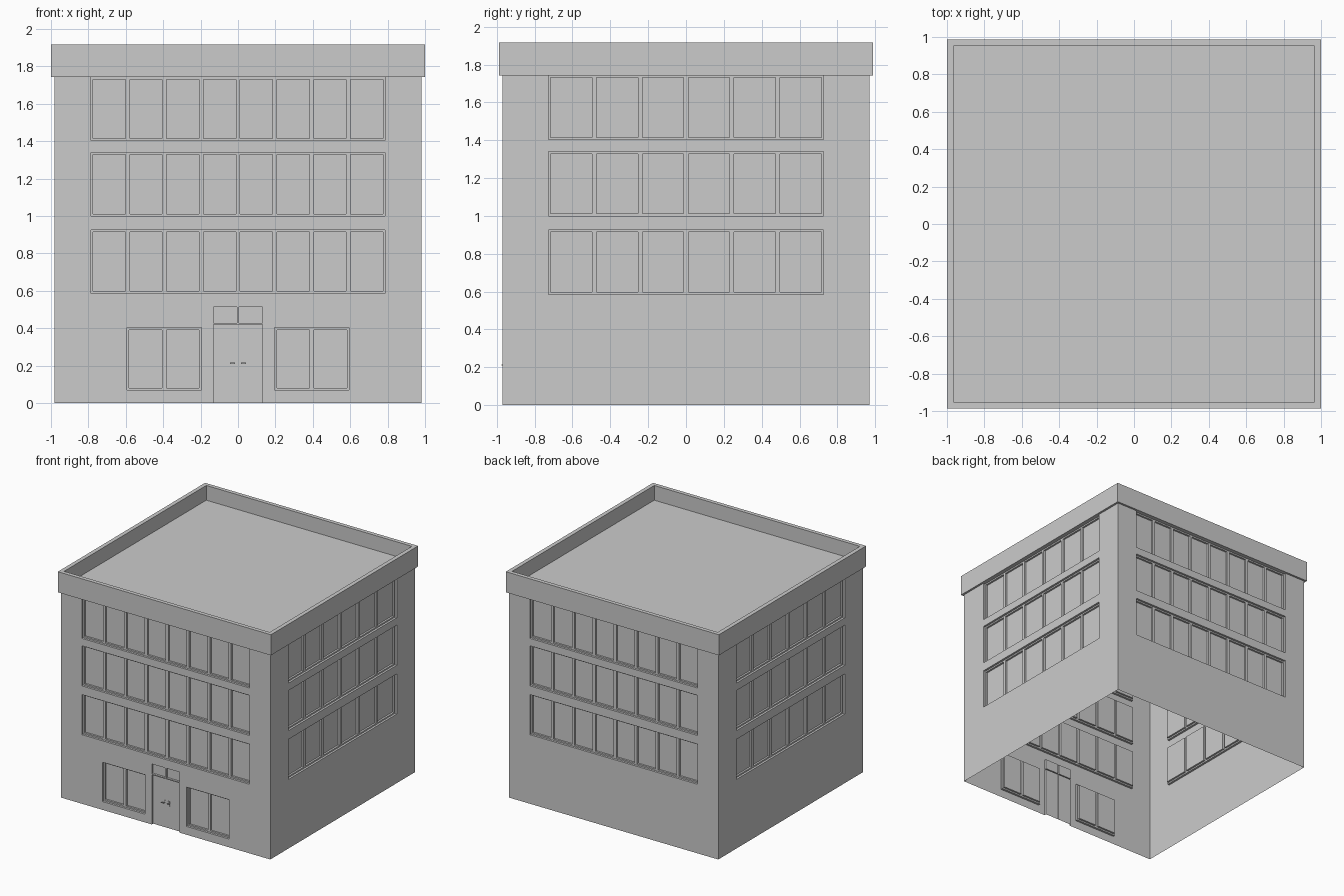
import bpy, bmesh, math

if "Cube" in bpy.data.objects:
    bpy.data.objects.remove(bpy.data.objects["Cube"])

HX, HY, EAVE = 0.982, 0.97, 1.743      # wall half sizes and wall height
REVEAL, GLASS, FRAME = 0.018, 0.034, 0.012


def finish(bm, name):
    bmesh.ops.remove_doubles(bm, verts=bm.verts, dist=1e-5)
    bmesh.ops.dissolve_limit(bm, angle_limit=0.01, verts=bm.verts, edges=bm.edges)
    me = bpy.data.meshes.new(name)
    bm.to_mesh(me)
    bm.free()
    ob = bpy.data.objects.new(name, me)
    bpy.context.collection.objects.link(ob)
    return ob


def window_band(u0, u1, v0, v1, n):
    """A recessed band with n deeper panes."""
    rects = [(u0, u1, v0, v1, REVEAL)]
    pitch = (u1 - u0) / n
    for i in range(n):
        a = u0 + i * pitch
        rects.append((a + FRAME, a + pitch - FRAME, v0 + FRAME, v1 - FRAME, GLASS))
    return rects


def wall(name, half, dist, rects, turn):
    """Single-sheet wall with stepped recesses; later rectangles win."""
    us = sorted({-half, half} | {round(r[i], 4) for r in rects for i in (0, 1)})
    vs = sorted({0, EAVE} | {round(r[i], 4) for r in rects for i in (2, 3)})

    def depth(i, j):
        u, v = (us[i] + us[i + 1]) / 2, (vs[j] + vs[j + 1]) / 2
        hits = [r[4] for r in rects if r[0] < u < r[1] and r[2] < v < r[3]]
        return hits[-1] if hits else 0

    bm = bmesh.new()

    def quad(*pts):
        bm.faces.new([bm.verts.new((u, d - dist, v)) for u, v, d in pts])

    for i in range(len(us) - 1):
        for j in range(len(vs) - 1):
            a, b, c, e = us[i], us[i + 1], vs[j], vs[j + 1]
            d = depth(i, j)
            quad((a, c, d), (b, c, d), (b, e, d), (a, e, d))
            if i + 2 < len(us) and depth(i + 1, j) != d:
                r = depth(i + 1, j)
                quad((b, c, d), (b, c, r), (b, e, r), (b, e, d))
            if j + 2 < len(vs) and depth(i, j + 1) != d:
                t = depth(i, j + 1)
                quad((a, e, d), (b, e, d), (b, e, t), (a, e, t))
    ob = finish(bm, name)
    ob.rotation_euler.z = math.radians(90 * turn)


def floors(half, n):
    return [r for z0, z1 in ((0.586, 0.926), (1.0, 1.34), (1.403, EAVE))
            for r in window_band(-half, half, z0, z1, n)]


# Front wall: upper windows, ground windows, double door and transom lights
front = floors(0.787, 8)
front += window_band(-0.594, -0.196, 0.07, 0.404, 2)
front += window_band(0.196, 0.594, 0.07, 0.404, 2)
front += [(-0.13, 0.13, 0, 0.42, REVEAL), (-0.002, 0.002, 0, 0.42, REVEAL + 0.006),
          (-0.13, -0.006, 0.428, 0.513, REVEAL), (0.006, 0.13, 0.428, 0.513, REVEAL)]
wall("front_wall", HX, HY, front, 0)

# Remaining walls have upper windows only
wall("right_wall", HY, HX, floors(0.727, 6), 1)
wall("back_wall", HX, HY, floors(0.787, 8), 2)
wall("left_wall", HY, HX, floors(0.727, 6), 3)

# Parapet and roof deck: rectangular rings joined in order
bm = bmesh.new()
rings = []
for x, y, z in ((0.93, 0.92, EAVE), (1, 0.987, EAVE), (1, 0.987, 1.918),
                (0.965, 0.953, 1.918), (0.965, 0.953, 1.793)):
    rings.append([bm.verts.new((sx * x, sy * y, z))
                  for sx, sy in ((-1, -1), (1, -1), (1, 1), (-1, 1))])
for lo, hi in zip(rings, rings[1:]):
    for k in range(4):
        m = (k + 1) % 4
        bm.faces.new((lo[k], lo[m], hi[m], hi[k]))
bm.faces.new(rings[-1])
finish(bm, "parapet_and_roof")

# Door handles: plate, stem and lever, mirrored to the other leaf
bm = bmesh.new()
face = REVEAL - HY
for x0, x1, y0, y1, z0, z1 in ((-0.026, -0.012, -0.005, 0, 0.185, 0.23),
                               (-0.022, -0.016, -0.02, -0.005, 0.21, 0.216),
                               (-0.043, -0.016, -0.024, -0.018, 0.21, 0.216)):
    vs = bmesh.ops.create_cube(bm, size=1)["verts"]
    bmesh.ops.scale(bm, vec=(x1 - x0, y1 - y0, z1 - z0), verts=vs)
    bmesh.ops.translate(bm, verts=vs, vec=((x0 + x1) / 2, face + (y0 + y1) / 2, (z0 + z1) / 2))
handles = finish(bm, "door_handles")
handles.modifiers.new("Mirror", 'MIRROR')
